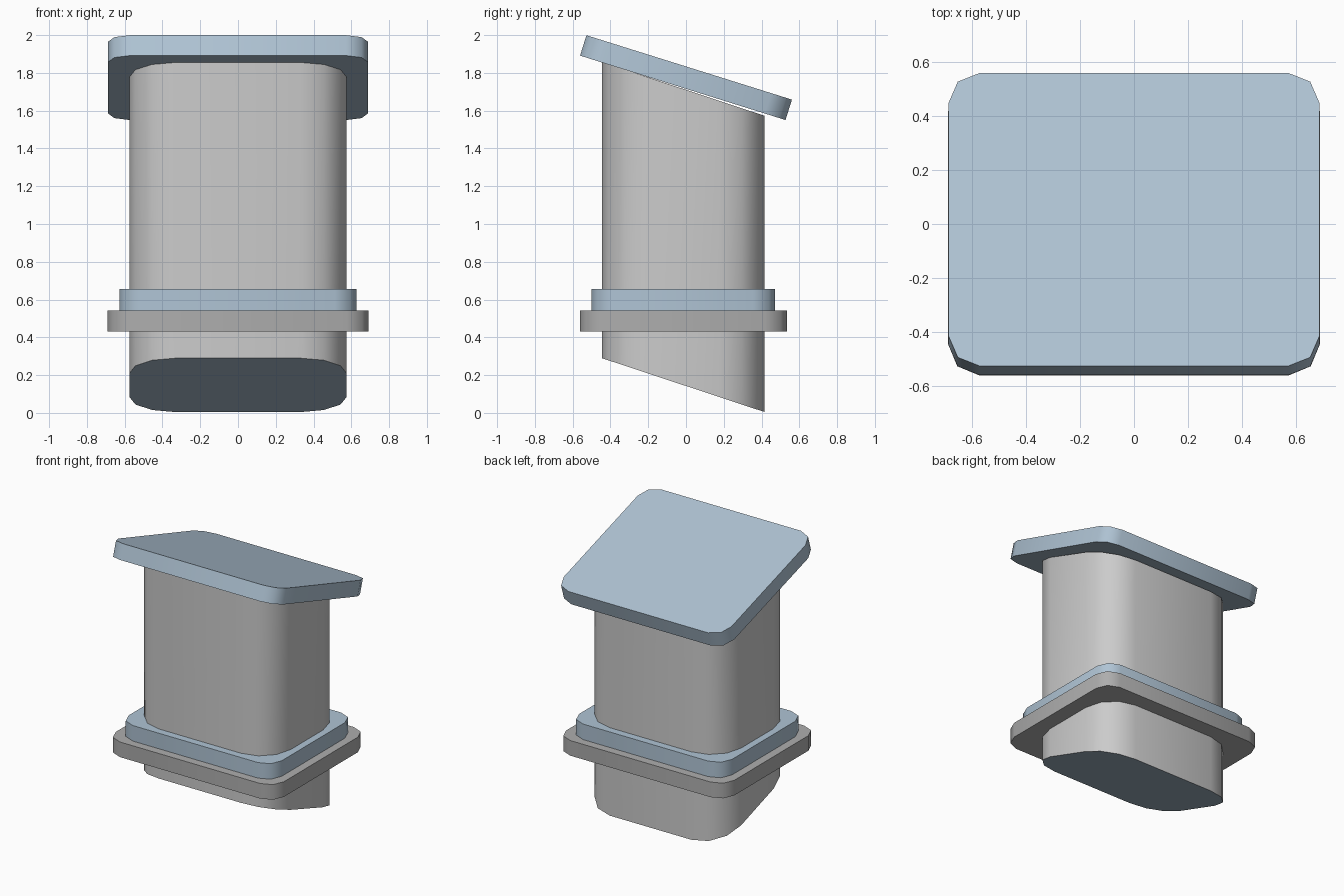
import bpy, bmesh, math
from mathutils import Matrix

if "Cube" in bpy.data.objects:
    bpy.data.objects.remove(bpy.data.objects["Cube"])


def material(name, rgb):
    m = bpy.data.materials.new(name)
    m.diffuse_color = (*rgb, 1)
    m.use_nodes = True
    m.node_tree.nodes["Principled BSDF"].inputs["Base Color"].default_value = m.diffuse_color
    return m


blue = material("blue", (0.43, 0.55, 0.66))
dark = material("dark_grey", (0.42, 0.42, 0.42))
grey = material("light_grey", (0.8, 0.8, 0.8))


def rounded_rect(hx, hy, r, seg):
    """Outline of a rectangle with rounded corners, counter-clockwise."""
    pts = []
    for k, (sx, sy) in enumerate([(1, 1), (-1, 1), (-1, -1), (1, -1)]):
        for i in range(seg + 1):
            a = math.pi / 2 * (k + i / seg)
            pts.append((sx * (hx - r) + r * math.cos(a),
                        sy * (hy - r) + r * math.sin(a)))
    return pts


def prism(name, outline, height, matrix, mats, shear=0.0):
    """Extrude an outline upward; shear slopes both ends along y."""
    bm = bmesh.new()
    n = len(outline)
    low = [bm.verts.new((x, y, shear * y)) for x, y in outline]
    high = [bm.verts.new((x, y, shear * y + height)) for x, y in outline]
    caps = [bm.faces.new(low[::-1]), bm.faces.new(high)]
    for i in range(n):
        j = (i + 1) % n
        bm.faces.new((low[i], low[j], high[j], high[i]))
    for f in caps:
        f.material_index = len(mats) - 1
    bm.transform(matrix)
    mesh = bpy.data.meshes.new(name)
    bm.to_mesh(mesh)
    bm.free()
    for m in mats:
        mesh.materials.append(m)
    obj = bpy.data.objects.new(name, mesh)
    bpy.context.collection.objects.link(obj)
    bpy.context.view_layer.objects.active = obj
    bpy.ops.object.select_all(action='DESELECT')
    obj.select_set(True)
    bpy.ops.object.shade_smooth_by_angle(angle=math.radians(50))
    return obj


CY = -0.014

# Stem with parallel sloped ends, blue end faces
prism("stem", rounded_rect(0.575, 0.43, 0.24, 3), 1.568,
      Matrix.Translation((0, CY, 0.147)), [grey, blue], shear=-0.331)

# Two stacked collars around the stem
for name, hx, hy, z, h, mat in [("lower_collar", 0.69, 0.548, 0.43, 0.112, dark),
                                ("upper_collar", 0.628, 0.486, 0.542, 0.115, blue)]:
    prism(name, rounded_rect(hx, hy, 0.115, 2), h,
          Matrix.Translation((0, CY, z)), [mat])

# Tilted key-like top plate
prism("top_plate", rounded_rect(0.688, 0.57, 0.115, 2), 0.113,
      Matrix.Translation((0, -0.017, 1.721)) @ Matrix.Rotation(math.radians(-17.4), 4, 'X'),
      [blue])
